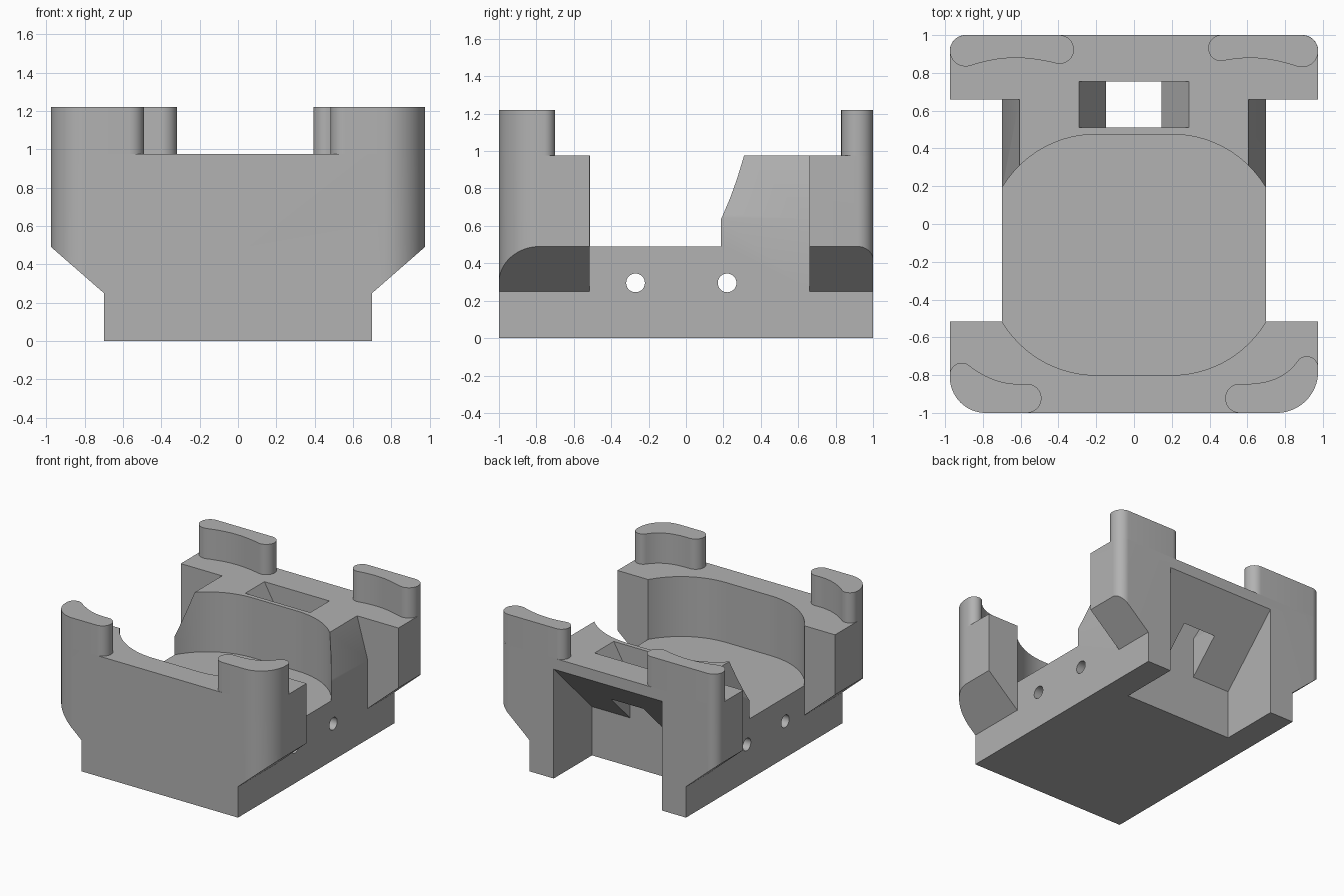
import bpy, bmesh, math

cube = bpy.data.objects.get("Cube")
if cube:
    bpy.data.objects.remove(cube, do_unlink=True)

grey = bpy.data.materials.new("plain grey")
grey.use_nodes = True
grey.diffuse_color = (0.445, 0.445, 0.445, 1)
grey.node_tree.nodes["Principled BSDF"].inputs["Base Color"].default_value = grey.diffuse_color

TOP, FLOOR, POST_TOP = 0.975, 0.49, 1.22
WIDE, WAIST = 0.975, 0.70


def arc(cx, cy, r, start, end, steps=20):
    angles = [math.radians(start + (end - start) * i / steps) for i in range(steps + 1)]
    return [(cx + r * math.cos(a), cy + r * math.sin(a)) for a in angles]


def bend(a, b, c, d, steps=16):
    """Cubic curve, end points left out."""
    out = []
    for i in range(1, steps):
        t = i / steps
        s = 1 - t
        w = (s**3, 3 * s * s * t, 3 * s * t * t, t**3)
        out.append(tuple(sum(k * p[j] for k, p in zip(w, (a, b, c, d))) for j in (0, 1)))
    return out


def prism(name, outline, axis, low, high):
    """Extrude a flat outline along one axis."""
    place = {"x": lambda u, v, t: (t, u, v),
             "y": lambda u, v, t: (u, t, v),
             "z": lambda u, v, t: (u, v, t)}[axis]
    bm = bmesh.new()
    ends = [[bm.verts.new(place(u, v, t)) for u, v in outline] for t in (low, high)]
    for ring in ends:
        bm.faces.new(ring)
    n = len(outline)
    for i in range(n):
        j = (i + 1) % n
        bm.faces.new((ends[0][i], ends[0][j], ends[1][j], ends[1][i]))
    bmesh.ops.recalc_face_normals(bm, faces=bm.faces)
    mesh = bpy.data.meshes.new(name)
    bm.to_mesh(mesh)
    bm.free()
    mesh.materials.append(grey)
    obj = bpy.data.objects.new(name, mesh)
    bpy.context.collection.objects.link(obj)
    return obj


def activate(obj):
    bpy.ops.object.select_all(action="DESELECT")
    obj.select_set(True)
    bpy.context.view_layer.objects.active = obj


def cut(obj, tool, operation="DIFFERENCE"):
    activate(obj)
    mod = obj.modifiers.new("cut", "BOOLEAN")
    mod.operation, mod.solver, mod.object = operation, "EXACT", tool
    bpy.ops.object.modifier_apply(modifier=mod.name)
    bpy.data.objects.remove(tool, do_unlink=True)


def smooth(obj):
    activate(obj)
    bpy.ops.object.shade_smooth_by_angle(angle=math.radians(25))


# Body: front silhouette with flared shoulders, trimmed to the waisted plan
half = [(WAIST, 0), (WAIST, 0.25), (WIDE, FLOOR), (WIDE, TOP)]
body = prism("body", half + [(-x, z) for x, z in reversed(half)], "y", -1, 1)
front_left, front_right = 0.22, 0.19
plan = (arc(WIDE - front_left, -1 + front_left, front_left, -90, 0)
        + [(WIDE, -0.515), (WAIST, -0.515), (WAIST, 0.66), (WIDE, 0.66)]
        + arc(WIDE - 0.083, 1 - 0.083, 0.083, 0, 90)
        + arc(0.083 - WIDE, 1 - 0.083, 0.083, 90, 180)
        + [(-WIDE, 0.66), (-WAIST, 0.66), (-WAIST, -0.515), (-WIDE, -0.515)]
        + arc(front_right - WIDE, -1 + front_right, front_right, 180, 270))
cut(body, prism("plan_cutter", plan, "z", -0.1, 1.1), "INTERSECT")

# Rounded bowl open at both sides
R = 0.58
bowl = (arc(0.2, -0.22, R, -90, 0) + arc(0.2, -0.105, R, 0, 90)
        + arc(-0.2, -0.105, R, 90, 180) + arc(-0.2, -0.22, R, 180, 270))
cut(body, prism("bowl_cutter", bowl, "z", FLOOR, 1.2))

# Sloped upper sides of the rear block
for s in (1, -1):
    wedge = [(s * 0.71, 0.605), (s * 0.594, 1.014), (s * 0.8, 1.014), (s * 0.8, 0.605)]
    cut(body, prism("side_cutter", wedge, "y", 0, 0.66))

# Rear pocket with a sloping ceiling
pocket = [(0.51, -0.1), (1.1, -0.1), (1.1, 0.985), (0.51, 0.395)]
cut(body, prism("pocket_cutter", pocket, "x", -0.485, 0.485))

# Funnel from the top into the pocket
funnel = [(-0.147, 0.3), (0.145, 0.3), (0.145, 0.72), (0.313, 1.015), (-0.315, 1.015), (-0.147, 0.72)]
cut(body, prism("funnel_cutter", funnel, "y", 0.51, 0.755))

# Cross holes through the base
for y in (-0.27, 0.22):
    cut(body, prism("hole_cutter", arc(y, 0.295, 0.05, 0, 350, 35), "x", -1.1, 1.1))
smooth(body)

# Four corner posts, each with rounded tips and a curved inner side
outer = arc(WIDE - front_left, -1 + front_left, front_left, -90, 0)
posts = {
    "front_left_post": outer + arc(0.915, -0.76, 0.06, 0, 145)
    + bend((0.866, -0.726), (0.8, -0.815), (0.71, -0.85), (0.56, -0.847))
    + arc(0.56, -0.923, 0.077, 90, 270),
    "front_right_post": arc(-0.567, -0.923, 0.077, -90, 90)
    + bend((-0.567, -0.846), (-0.7, -0.855), (-0.78, -0.815), (-0.87, -0.753))
    + arc(-0.912, -0.798, 0.063, 47, 180)
    + arc(front_right - WIDE, -1 + front_right, front_right, 180, 270),
    "back_left_post": arc(0.89, 0.915, 0.085, -108, 90)
    + arc(0.462, 0.931, 0.069, 90, 270)
    + bend((0.462, 0.862), (0.59, 0.888), (0.7, 0.888), (0.864, 0.834)),
    "back_right_post": arc(-0.394, 0.924, 0.076, -105, 90)
    + arc(-0.892, 0.917, 0.083, 90, 285)
    + bend((-0.87, 0.837), (-0.7, 0.892), (-0.58, 0.89), (-0.414, 0.851)),
}
for name, outline in posts.items():
    smooth(prism(name, outline, "z", TOP, POST_TOP))
